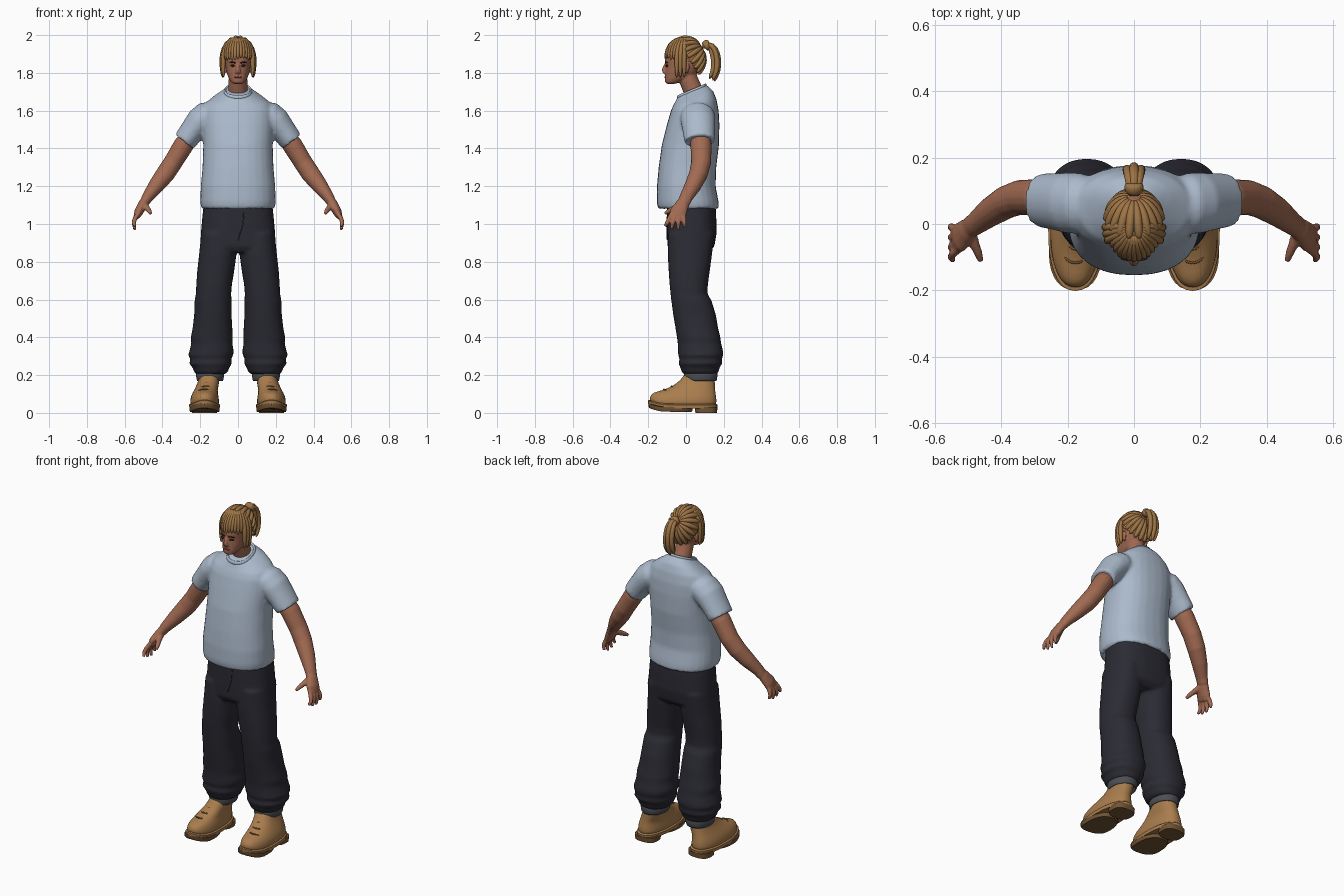
import bpy, bmesh, math, random
from mathutils import Vector as V

random.seed(4)
X, Y, Z = V((1, 0, 0)), V((0, 1, 0)), V((0, 0, 1))


def material(name, rgb):
    m = bpy.data.materials.new(name)
    m.diffuse_color = (*rgb, 1)
    return m


SKIN = material("skin", (0.36, 0.145, 0.085))
SHIRT = material("pale_blue_cotton", (0.41, 0.49, 0.60))
PANTS = material("dark_navy_cloth", (0.024, 0.024, 0.034))
CUFF = material("grey_lining", (0.075, 0.078, 0.088))
HAIR = material("golden_brown_hair", (0.34, 0.175, 0.06))
BOOT = material("tan_leather", (0.40, 0.205, 0.075))
SOLE = material("brown_rubber", (0.17, 0.09, 0.035))
DARK = material("dark_brown", (0.03, 0.016, 0.01))
LIPS = material("lips", (0.25, 0.08, 0.055))


def stack(rows, p=2.3, n=28):
    """Level rings: (z, centre x, half width, front y, back y, optional tilt)."""
    rings = []
    for z, cx, rx, y0, y1, *t in rows:
        cy, ry, tilt = (y0 + y1) / 2, (y1 - y0) / 2, t[0] if t else 0
        ring = []
        for i in range(n):
            a = 2 * math.pi * i / n
            c, s = [math.copysign(abs(k) ** (2 / p), k) for k in (math.cos(a), math.sin(a))]
            ring.append(V((cx + rx * c, cy + ry * s, z + tilt * ry * s)))
        rings.append(ring)
    return rings


def tube(path, ref=Y, n=10):
    """Rings square to a path of (x, y, z, radius across, radius along ref)."""
    pts = [V(q[:3]) for q in path]
    rings = []
    for i, q in enumerate(path):
        t = (pts[min(i + 1, len(pts) - 1)] - pts[max(i - 1, 0)]).normalized()
        u = (ref - t * ref.dot(t)).normalized()
        v = t.cross(u)
        rings.append([pts[i] + v * q[3] * math.cos(k * 2 * math.pi / n)
                      + u * q[4] * math.sin(k * 2 * math.pi / n) for k in range(n)])
    return rings


def add(name, mat, *parts, mirror=False, sub=0, voxel=0, smooth=0, sharp=None):
    bm = bmesh.new()
    for rings in parts:
        vs = [[bm.verts.new(c) for c in r] for r in rings]
        n = len(vs[0])
        for a, b in zip(vs, vs[1:]):
            for i in range(n):
                bm.faces.new((a[i], a[(i + 1) % n], b[(i + 1) % n], b[i]))
        bm.faces.new(vs[0][::-1])
        bm.faces.new(vs[-1])
    bmesh.ops.recalc_face_normals(bm, faces=bm.faces)
    return finish(name, mat, bm, mirror, sub, voxel, smooth, sharp)


def finish(name, mat, bm, mirror=False, sub=0, voxel=0, smooth=0, sharp=None):
    me = bpy.data.meshes.new(name)
    for f in bm.faces:
        f.smooth = True
    bm.to_mesh(me)
    bm.free()
    if sharp:
        me.set_sharp_from_angle(angle=math.radians(sharp))
    me.materials.append(mat)
    ob = bpy.data.objects.new(name, me)
    bpy.context.collection.objects.link(ob)
    if mirror:
        ob.modifiers.new("mirror", 'MIRROR').use_clip = False
        ob.modifiers["mirror"].use_mirror_merge = False
    if sub:
        ob.modifiers.new("round", 'SUBSURF').levels = sub
        ob.modifiers["round"].render_levels = sub
    if voxel:
        r = ob.modifiers.new("fuse", 'REMESH')
        r.mode, r.voxel_size, r.use_smooth_shade = 'VOXEL', voxel, True
    if smooth:
        s = ob.modifiers.new("relax", 'SMOOTH')
        s.factor, s.iterations = 0.5, smooth
    return ob


# Shirt: torso and two sleeves fused together
torso = stack([(1.10, 0, .17, -.12, .14), (1.078, 0, .18, -.135, .16), (1.085, 0, .196, -.15, .175),
               (1.12, 0, .2, -.155, .172), (1.2, 0, .197, -.154, .157), (1.3, 0, .188, -.145, .16),
               (1.42, 0, .184, -.128, .175), (1.53, 0, .19, -.1, .177), (1.60, 0, .19, -.08, .173),
               (1.645, 0, .168, -.066, .162, .12), (1.675, 0, .125, -.056, .145, .27),
               (1.70, 0, .08, -.048, .115, .4), (1.71, 0, .06, -.035, .095, .42)])
sleeves = [tube([(s * .1, .06, 1.60, .05, .07), (s * .165, .062, 1.572, .078, .092),
                 (s * .2, .064, 1.545, .076, .092), (s * .24, .068, 1.495, .067, .086),
                 (s * .284, .072, 1.436, .062, .081), (s * .278, .072, 1.445, .05, .065)], n=20)
           for s in (1, -1)]
add("shirt", SHIRT, torso, *sleeves, voxel=.009, smooth=6)
add("collar", SHIRT, stack([(1.685, 0, .079, -.052, .114, .42), (1.705, 0, .076, -.05, .11, .42),
                            (1.716, 0, .07, -.044, .104, .42), (1.708, 0, .062, -.036, .095, .42),
                            (1.69, 0, .058, -.03, .09, .42)]), sub=1)

# Trousers: seat and two baggy legs fused together
seat = stack([(1.12, 0, .18, -.1, .155), (1.05, 0, .188, -.1, .16), (.95, 0, .197, -.1, .162),
              (.88, 0, .2, -.098, .15), (.85, 0, .17, -.08, .12)], p=2.5)
legs = []
for s in (1, -1):
    rows = [(.95, .03, .195, -.095, .15), (.84, .008, .206, -.097, .138), (.75, .02, .216, -.092, .126),
            (.68, .032, .221, -.087, .116), (.63, .036, .223, -.082, .114), (.595, .034, .23, -.078, .135),
            (.52, .034, .232, -.068, .158), (.45, .03, .24, -.056, .17), (.40, .027, .25, -.048, .182),
            (.37, .03, .247, -.044, .186), (.325, .022, .258, -.042, .197), (.305, .026, .264, -.042, .197),
            (.285, .036, .25, -.034, .19), (.262, .032, .26, -.04, .192), (.24, .045, .24, -.03, .178),
            (.215, .055, .232, -.022, .172), (.205, .07, .22, -.01, .16)]
    legs.append(stack([(z, s * (a + b) / 2, (b - a) / 2, f, k) for z, a, b, f, k in rows], p=2.2))
add("trousers", PANTS, seat, *legs, voxel=.009, smooth=4)
add("trouser_fly", PANTS, tube([(.03, -.099, 1.07, .003, .003), (.028, -.101, .99, .003, .003),
                                (.01, -.101, .95, .003, .003), (0, -.1, .91, .003, .003)], n=6), sub=1)
add("trouser_cuffs", CUFF, stack([(.2, .148, .06, 0, .15), (.165, .148, .064, -.002, .157),
                                  (.17, .148, .072, -.01, .165), (.215, .148, .077, -.014, .169),
                                  (.23, .148, .07, -.008, .16)], p=2.1), mirror=True, sub=1)

# Boots: leather upper, sole with separate heel, laces
CX = .177


def toe_spring(rings):
    for ring in rings:
        for c in ring:
            c.z += 2.2 * max(0, -c.y - .1) ** 2
    return rings


add("boot_uppers", BOOT, toe_spring(stack([
    (.03, CX, .07, -.188, .155), (.05, CX, .077, -.194, .162), (.075, CX, .076, -.19, .162),
    (.098, CX - .002, .07, -.172, .158), (.118, CX - .006, .063, -.125, .155),
    (.138, CX - .013, .06, -.08, .154), (.16, CX - .02, .057, -.045, .153),
    (.185, CX - .025, .056, -.02, .152), (.21, CX - .025, .05, -.01, .145)])), mirror=True, sub=1)
add("boot_soles", SOLE,
    toe_spring(stack([(.006, CX, .076, -.194, .03), (.012, CX, .08, -.198, .035), (.03, CX, .08, -.2, .035)])),
    stack([(0, CX, .066, .05, .164), (.03, CX, .068, .045, .167)], p=2.8), mirror=True, sharp=40)
add("boot_welts", BOOT, toe_spring(stack([(.024, CX, .08, -.2, .166), (.043, CX, .082, -.202, .168),
                                        (.048, CX, .076, -.196, .162)])), mirror=True, sharp=40)
laces = []
for y, z, c in ((-.125, .127, 0), (-.085, .143, .008), (-.05, .162, .016)):
    laces.append(tube([(CX - c - .04, y + .035, z - .016, .005, .005), (CX - c - .018, y + .006, z - .001, .005, .005),
                       (CX - c + .018, y + .006, z - .001, .005, .005),
                       (CX - c + .04, y + .035, z - .016, .005, .005)], n=6))
add("boot_laces", SOLE, *laces, mirror=True, sub=1)

# Arms with hands, fingers and thumb
arm = tube([(.23, .073, 1.5, .045, .05), (.29, .08, 1.415, .053, .056), (.345, .08, 1.325, .05, .053),
            (.385, .066, 1.265, .05, .05), (.435, .035, 1.2, .042, .044), (.48, 0, 1.14, .03, .035),
            (.495, -.01, 1.115, .026, .034)], n=16)
palm = tube([(.48, 0, 1.14, .022, .028), (.503, -.018, 1.105, .026, .036), (.525, -.04, 1.065, .024, .046),
             (.537, -.048, 1.038, .017, .042)], n=14)
fingers = [tube([(.522, b, 1.065, .013, .013), (.545, m, 1.03, .013, .013),
                 (.552, (m + t) / 2, 1.005, .012, .012), (.546, t, h, .008, .008)], n=8)
           for b, m, t, h in ((-.07, -.088, -.112, .988), (-.05, -.063, -.077, .972),
                              (-.035, -.038, -.042, .968), (-.015, -.012, -.006, .982))]
thumb = tube([(.495, -.025, 1.1, .02, .02), (.482, -.06, 1.085, .016, .016),
              (.47, -.088, 1.07, .013, .013), (.462, -.112, 1.055, .009, .009)], ref=X, n=8)
add("arms", SKIN, arm, palm, *fingers, thumb, mirror=True, voxel=.005, smooth=3)

# Head, neck, nose and ears
head = stack([(1.742, 0, .022, -.1, -.06), (1.75, 0, .036, -.11, -.03), (1.77, 0, .049, -.112, .02),
              (1.80, 0, .06, -.11, .06), (1.835, 0, .067, -.108, .085), (1.87, 0, .071, -.112, .095),
              (1.92, 0, .07, -.1, .095), (1.955, 0, .055, -.07, .075), (1.97, 0, .03, -.04, .04)], p=2.2)
neck = tube([(0, .05, 1.64, .06, .058), (0, .04, 1.70, .052, .052), (0, .015, 1.76, .05, .05),
             (0, 0, 1.82, .045, .045)], n=16)
nose = tube([(0, -.1, 1.855, .006, .006), (0, -.111, 1.838, .009, .008), (0, -.118, 1.818, .011, .012),
             (0, -.116, 1.803, .009, .016), (0, -.106, 1.8, .005, .012)], ref=X, n=10)
ears = [tube([(s * .07, .0, 1.80, .006, .01), (s * .077, .004, 1.825, .008, .017),
              (s * .076, .006, 1.85, .005, .014)], n=8) for s in (1, -1)]
add("head", SKIN, head, neck, nose, *ears, voxel=.005, smooth=3)

# Eyes, brows and mouth
add("eyes", DARK, tube([(.028, -.095, 1.838, .006, .012), (.028, -.106, 1.838, .006, .012),
                        (.028, -.108, 1.838, .003, .007)], ref=X), mirror=True)
add("eyebrows", DARK, tube([(.012, -.109, 1.852, .003, .003), (.03, -.107, 1.857, .004, .004),
                            (.047, -.096, 1.853, .002, .002)], n=6), mirror=True)
add("mouth", LIPS, tube([(-.024, -.104, 1.776, .002, .003), (-.01, -.112, 1.778, .005, .004),
                         (.01, -.112, 1.778, .005, .004), (.024, -.104, 1.776, .002, .003)], n=8), sub=1)

# Hair cap over the skull, cut away around the face
C, R = V((0, -.006, 1.875)), V((.087, .106, .113))


def on_skull(d):
    return C + V((d.x * R.x, d.y * R.y, d.z * R.z))


bm = bmesh.new()
bmesh.ops.create_uvsphere(bm, u_segments=32, v_segments=20, radius=1)
for v in bm.verts:
    v.co = on_skull(v.co)
bmesh.ops.delete(bm, geom=[v for v in bm.verts if v.co.z < 1.86 - v.co.y], context='VERTS')
finish("hair_cap", HAIR, bm)


def lock(points, ref, r):
    """A rope of hair, tapered at both ends."""
    k = len(points) - 1
    return tube([(*p, r * (.5 if i == k else .8 if i == 0 else 1), r * (.5 if i == k else .8 if i == 0 else 1))
                 for i, p in enumerate(points)], ref=ref, n=8)


# Fringe: short in front, long beside the face
fringe = []
for i in range(17):
    phi = math.radians(-88 + 11 * i)
    h = V((math.sin(phi), -math.cos(phi), 0))
    pts = [on_skull(h * math.sin(a) + Z * math.cos(a)) for a in map(math.radians, (14, 38, 62, 84))]
    end = 1.772 if abs(phi) > 1.0 else 1.868 + random.uniform(-.008, .008)
    if end < 1.8:
        pts.append(pts[-1] + V((0, 0, -.05)))
    last = pts[-1].copy()
    last.z = end
    pts.append(last + V((-h.x * .004, 0, 0)))
    if end > 1.8:
        pts.pop(-2)
    fringe.append(lock(pts, V((h.y, -h.x, 0)), .0135))
add("fringe_locks", HAIR, *fringe, sub=1)

# Locks swept back to the tie
tie = V((0, .85, .53)).normalized()
up = X.cross(tie)
swept = []
for i in range(18):
    a = 2 * math.pi * i / 18
    side = X * math.cos(a) + up * math.sin(a)
    pts = [on_skull(tie * math.cos(t) + side * math.sin(t)) for t in map(math.radians, (82, 64, 46, 28, 10))]
    swept.append(lock(pts, tie.cross(side), .0145))
add("swept_back_locks", HAIR, *swept, sub=1)

# Ponytail of hanging locks, with its band
tail = []
for dx, dy, end in ((0, .012, 1.75), (-.018, .004, 1.76), (.018, .004, 1.757), (-.01, -.014, 1.765), (.01, -.014, 1.77)):
    tail.append(lock([V((dx * .4, .08, 1.935)), V((dx * .6, .125, 1.952 + dy * .5)), V((dx, .148 + dy, 1.925 + dy * .5)),
                      V((dx * 1.1, .163 + dy, 1.87)), V((dx * 1.2, .16 + dy, 1.81)), V((dx * 1.2, .135 + dy, end))], X, .0155))
add("ponytail", HAIR, *tail, sub=1)
add("hair_band", HAIR, tube([(0, .095, 1.935, .024, .024), (0, .105, 1.943, .03, .03),
                             (0, .118, 1.95, .03, .03), (0, .126, 1.952, .022, .022)], ref=X, n=14), sub=1)
